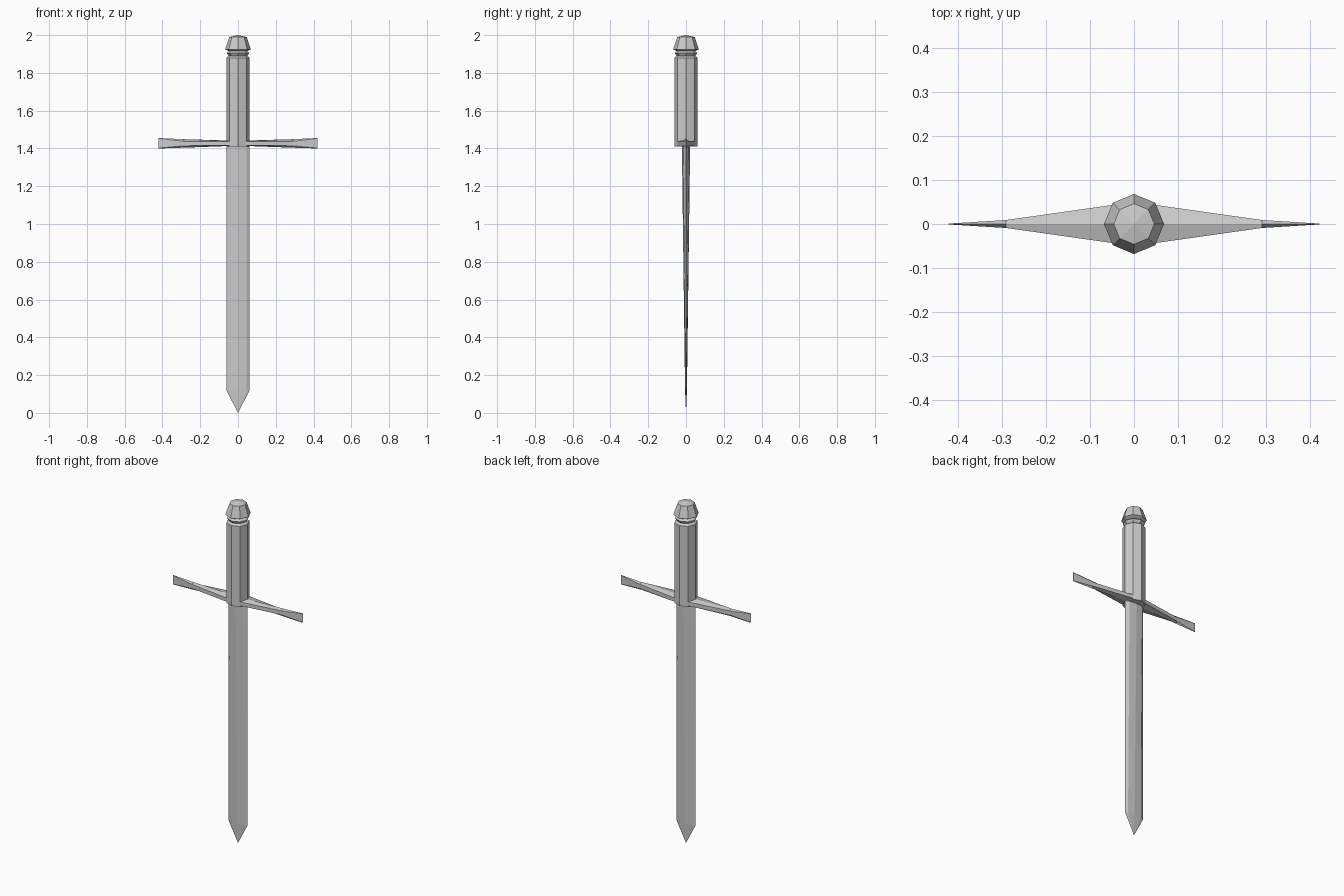
import bpy, bmesh
from math import cos, sin, tau

if "Cube" in bpy.data.objects:
    bpy.data.objects.remove(bpy.data.objects["Cube"])


def octagon(rx, ry, z):
    return [(rx * cos(tau * i / 8), ry * sin(tau * i / 8), z) for i in range(8)]


def loft(name, rings, start=None, end=None):
    """Skin equal-sized rings; close each end with a point or a flat cap."""
    bm = bmesh.new()
    loops = [[bm.verts.new(p) for p in ring] for ring in rings]
    n = len(loops[0])
    for a, b in zip(loops, loops[1:]):
        for i in range(n):
            j = (i + 1) % n
            bm.faces.new((a[i], a[j], b[j], b[i]))
    for loop, tip in ((loops[0], start), (loops[-1], end)):
        if tip is None:
            bm.faces.new(loop)
        else:
            v = bm.verts.new(tip)
            for i in range(n):
                bm.faces.new((loop[i], loop[(i + 1) % n], v))
    bmesh.ops.recalc_face_normals(bm, faces=bm.faces[:])
    mesh = bpy.data.meshes.new(name)
    bm.to_mesh(mesh)
    bm.free()
    obj = bpy.data.objects.new(name, mesh)
    bpy.context.collection.objects.link(obj)
    return obj


# Blade: flattened octagon thinning towards the point
loft("blade", [octagon(0.062, 0.005, 0.12), octagon(0.062, 0.022, 1.42)],
     start=(0, 0, 0))

# Grip: straight octagonal handle with a chamfered upper end
loft("grip", [octagon(r, r, z) for r, z in
              ((0.062, 1.41), (0.062, 1.88), (0.048, 1.89))])

# Pommel: collar ring, neck and tapered cap
profile = ((0.048, 1.888), (0.060, 1.905), (0.048, 1.915),
           (0.068, 1.925), (0.066, 1.932), (0.046, 1.99))
loft("pommel", [octagon(r, r, z) for r, z in profile], end=(0, 0, 2.0))


# Crossguard arms: ridged section, wide at the grip and blade-thin at the tip
def guard_section(x, y, low, high, bottom, top):
    return [(x, 0, top), (x, y, high), (x, y, low),
            (x, 0, bottom), (x, -y, low), (x, -y, high)]


stations = ((0.0, 0.050, 1.416, 1.438, 1.413, 1.440),
            (0.05, 0.043, 1.416, 1.438, 1.413, 1.442),
            (0.29, 0.009, 1.414, 1.438, 1.404, 1.449),
            (0.42, 0.001, 1.402, 1.453, 1.40, 1.455))
for side, label in ((1, "right"), (-1, "left")):
    loft("guard_arm_" + label,
         [guard_section(side * s[0], *s[1:]) for s in stations])
